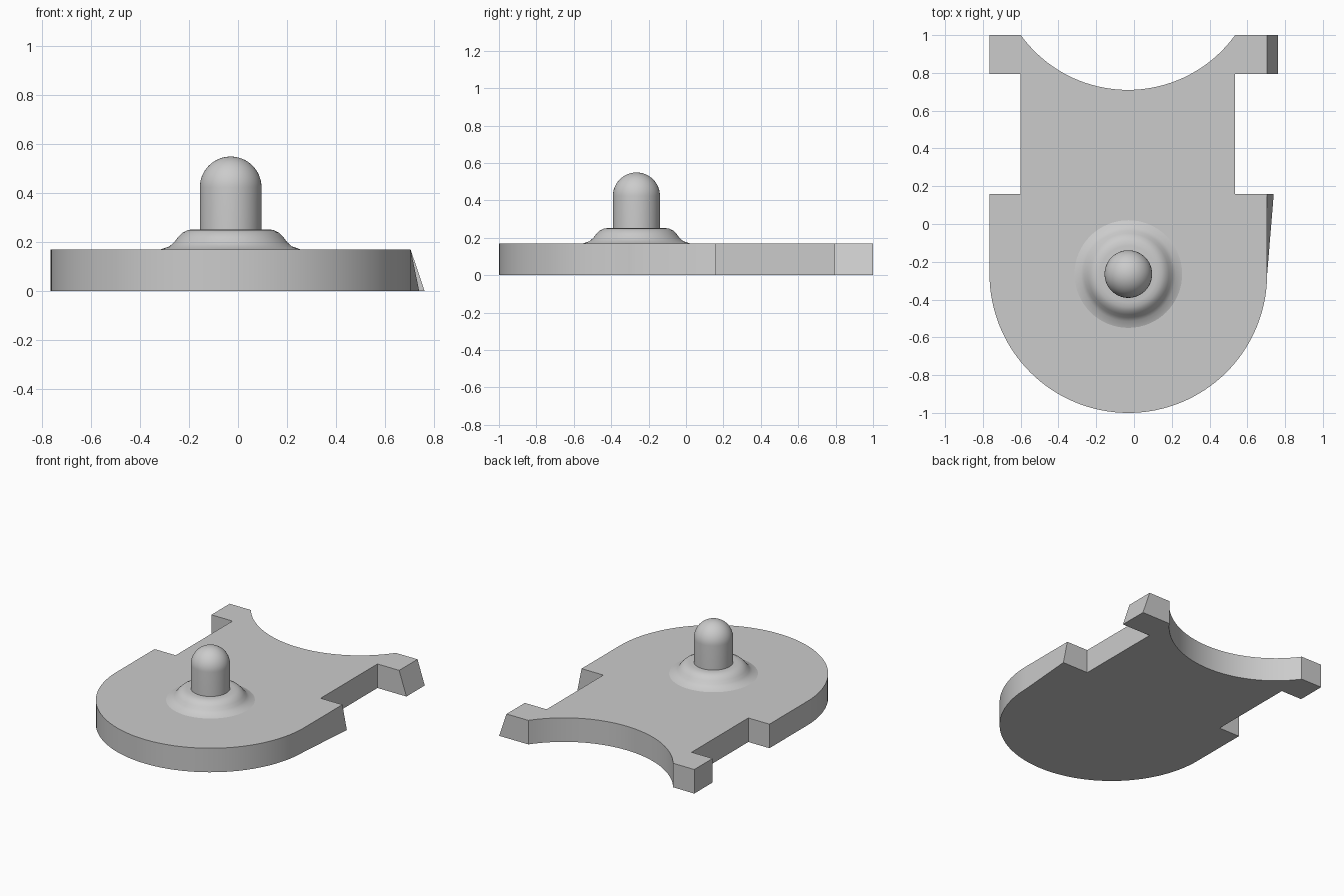
import bpy, bmesh, math

cube = bpy.data.objects.get("Cube")
if cube:
    bpy.data.objects.remove(cube, do_unlink=True)

CX, CY = -0.03, -0.265      # centre of the rounded end and the pin
R, THICK = 0.735, 0.17      # rounded end radius, plate thickness

grey = bpy.data.materials.new("light grey")
grey.use_nodes = True
colour = (0.6, 0.6, 0.6, 1)
grey.diffuse_color = colour
grey.node_tree.nodes["Principled BSDF"].inputs["Base Color"].default_value = colour


def finish(name, bm):
    bmesh.ops.recalc_face_normals(bm, faces=bm.faces)
    mesh = bpy.data.meshes.new(name)
    bm.to_mesh(mesh)
    bm.free()
    mesh.materials.append(grey)
    obj = bpy.data.objects.new(name, mesh)
    bpy.context.collection.objects.link(obj)
    bpy.ops.object.select_all(action="DESELECT")
    obj.select_set(True)
    bpy.context.view_layer.objects.active = obj
    bpy.ops.object.shade_smooth_by_angle(angle=math.radians(35))
    return obj


def arc(cx, cy, r, start, end, steps):
    angles = [math.radians(start + (end - start) * i / steps) for i in range(steps + 1)]
    return [(cx + r * math.cos(a), cy + r * math.sin(a), 0) for a in angles]


def lathe(name, profile, steps=64):
    bm = bmesh.new()
    verts = [bm.verts.new((CX + r, CY, z)) for r, z in profile]
    edges = [bm.edges.new(pair) for pair in zip(verts, verts[1:])]
    bmesh.ops.spin(bm, geom=verts + edges, cent=(CX, CY, 0), axis=(0, 0, 1),
                   angle=math.tau, steps=steps)
    bmesh.ops.remove_doubles(bm, verts=bm.verts, dist=0.0005)
    return finish(name, bm)


# Base plate: rounded front, side notches, concave back; (x, y, outward flare at the bottom)
left, right = CX - R, CX + R
outline = arc(CX, CY, R, 180, 360, 64)
outline += [(right, 0.16, 0.035), (0.535, 0.16, 0), (0.535, 0.795, 0),
            (right, 0.795, 0.057), (right, 1, 0.057)]
half = math.degrees(math.asin(0.567 / 0.7))
outline += arc(-0.032, 1.41, 0.7, 270 + half, 270 - half, 40)
outline += [(left, 1, 0), (left, 0.795, 0), (-0.6, 0.795, 0),
            (-0.6, 0.16, 0), (left, 0.16, 0)]
bm = bmesh.new()
bottom = [bm.verts.new((x + flare, y, 0)) for x, y, flare in outline]
top = [bm.verts.new((x, y, THICK)) for x, y, flare in outline]
bm.faces.new(bottom)
bm.faces.new(top)
for i in range(len(outline)):
    j = (i + 1) % len(outline)
    bm.faces.new((bottom[i], bottom[j], top[j], top[i]))
finish("base_plate", bm)

# Flared collar around the foot of the pin
lathe("pin_collar", [(0, 0.252), (0.15, 0.252), (0.175, 0.249), (0.197, 0.238),
                     (0.215, 0.22), (0.23, 0.2), (0.25, 0.182), (0.285, THICK)])

# Pin with a hemispherical tip
PIN_R, TIP = 0.126, 0.423
dome = [(PIN_R * math.cos(a), TIP + PIN_R * math.sin(a))
        for a in (math.pi / 2 * i / 16 for i in range(17))]
lathe("round_tipped_pin", [(PIN_R, 0.24)] + dome)
